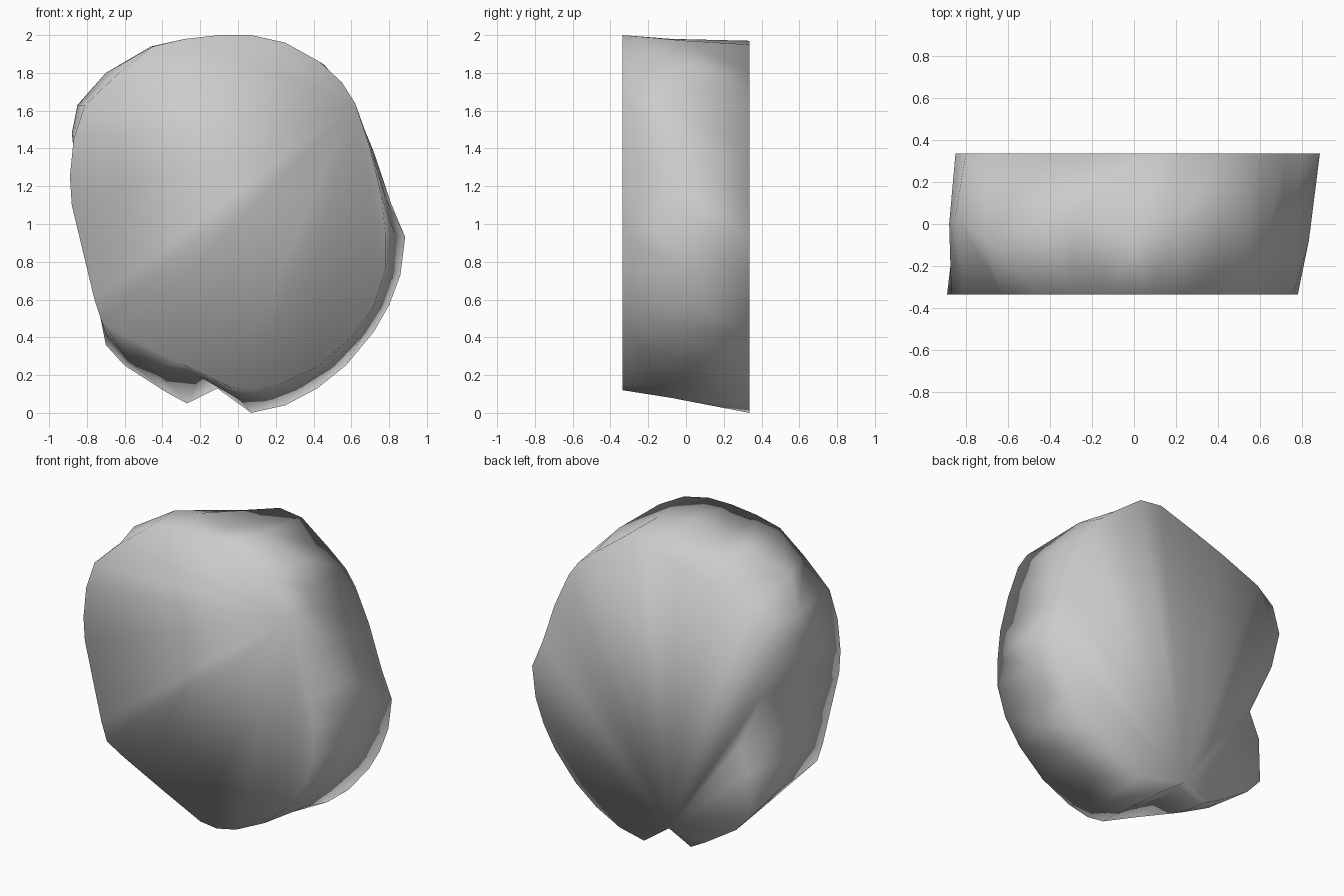
import bpy, bmesh

# Front outline (x, z), clockwise from the fan's hub
front = [(.62, 1.64), (.70, 1.40), (.76, 1.15), (.78, .95), (.78, .76), (.72, .57), (.61, .41),
         (.43, .25), (.22, .15), (.08, .12), (-.04, .135), (-.30, .26), (-.60, .41), (-.72, .48),
         (-.76, .60), (-.82, .85), (-.88, 1.10), (-.89, 1.25), (-.87, 1.45), (-.81, 1.63),
         (-.63, 1.80), (-.45, 1.94), (-.28, 1.98), (-.10, 2.0), (.07, 2.0), (.25, 1.96),
         (.43, 1.86), (.55, 1.75)]
# Back outline, with the notches at the bottom and the left side
back = [(.62, 1.60), (.72, 1.38), (.81, 1.11), (.885, .93), (.86, .73), (.80, .57), (.72, .43),
        (.57, .25), (.42, .13), (.25, .04), (.07, 0), (-.11, .13), (-.27, .05), (-.38, .11),
        (-.60, .25), (-.70, .36), (-.69, .65), (-.62, .81), (-.79, 1.18), (-.85, 1.43),
        (-.80, 1.60), (-.68, 1.70), (-.41, 1.81), (-.18, 1.89), (.07, 1.97), (.23, 1.95),
        (.43, 1.80), (.55, 1.70)]
# Chipped middle ring: only the places that leave the straight line
chips = {13: (-.58, .28), 14: (-.70, .42), 15: (-.75, .61), 16: (-.76, .85), 17: (-.80, 1.15),
         18: (-.86, 1.30), 19: (-.88, 1.48), 20: (-.85, 1.63), 21: (-.70, 1.80), 22: (-.46, 1.94),
         23: (-.30, 1.95), 24: (-.01, 1.98), 25: (.20, 1.97), 26: (.46, 1.84)}
Y = .335
N = len(front)

bm = bmesh.new()
def ring(points, ys):
    return [bm.verts.new((x, y, z)) for (x, z), y in zip(points, ys)]

mid = [chips.get(i, ((f[0] + b[0]) / 2, (f[1] + b[1]) / 2))
       for i, (f, b) in enumerate(zip(front, back))]
rings = [ring(front, [-Y] * N),
         ring(mid, [(-.08, .0, .04)[i % 3] for i in range(N)]),
         ring(back, [Y] * N)]

# Rim walls
for a, b in zip(rings, rings[1:]):
    for i in range(N):
        j = (i + 1) % N
        bm.faces.new((a[i], a[j], b[j]))
        bm.faces.new((a[i], b[j], b[i]))

# Flat faces fanned out from one rim point each
def fan(loop, hub):
    for k in range(1, N - 1):
        bm.faces.new((loop[hub], loop[(hub + k) % N], loop[(hub + k + 1) % N]))
fan(rings[0], 0)
fan(rings[2], 11)

bmesh.ops.recalc_face_normals(bm, faces=bm.faces[:])
for f in bm.faces:
    f.smooth = True
mesh = bpy.data.meshes.new("rock_slab")
bm.to_mesh(mesh)
bm.free()
bpy.context.collection.objects.link(bpy.data.objects.new("rock_slab", mesh))
